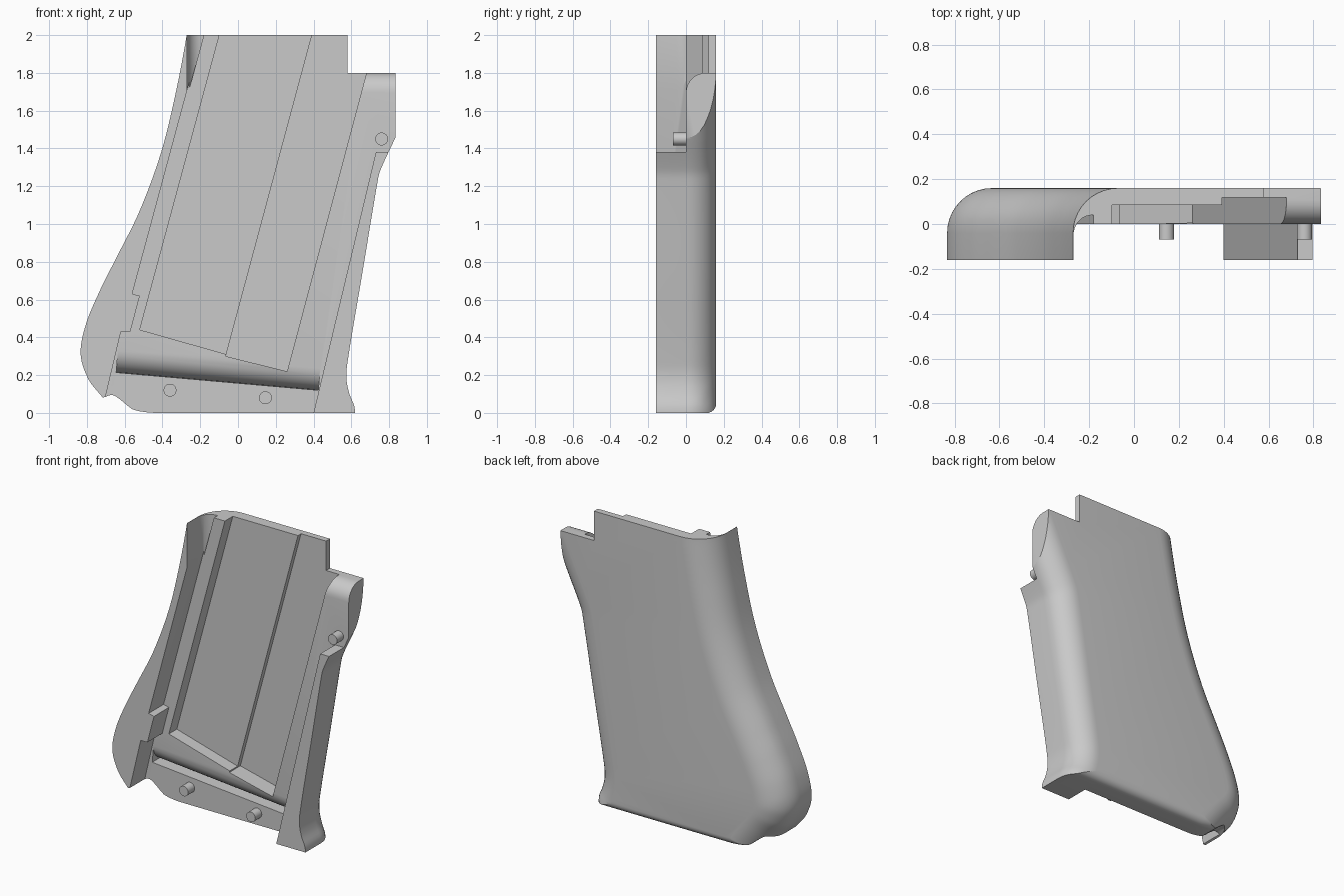
import bpy, bmesh, math
from mathutils import Vector

cube = bpy.data.objects.get("Cube")
if cube:
    bpy.data.objects.remove(cube, do_unlink=True)

GREY = (0.59, 0.59, 0.59, 1)
grey = bpy.data.materials.new("plain grey")
grey.use_nodes = True
grey.diffuse_color = GREY
grey.node_tree.nodes["Principled BSDF"].inputs["Base Color"].default_value = GREY


def loft(name, layers):
    """Closed solid through equal-length rings of 3D points."""
    bm = bmesh.new()
    rings = [[bm.verts.new(p) for p in ring] for ring in layers]
    n = len(rings[0])
    for a, b in zip(rings, rings[1:]):
        for i in range(n):
            j = (i + 1) % n
            bm.faces.new((a[i], a[j], b[j], b[i]))
    bm.faces.new(rings[0])
    bm.faces.new(rings[-1])
    bmesh.ops.recalc_face_normals(bm, faces=bm.faces)
    mesh = bpy.data.meshes.new(name)
    bm.to_mesh(mesh)
    bm.free()
    mesh.materials.append(grey)
    obj = bpy.data.objects.new(name, mesh)
    bpy.context.collection.objects.link(obj)
    return obj


def prism(name, outline, y0, y1):
    return loft(name, [[(x, y, z) for x, z in outline] for y in (y0, y1)])


def curve(points, spacing=0.02):
    """Smooth graph v(u) through points with rising u, evenly sampled."""
    last = len(points) - 1
    slope = []
    for i in range(last + 1):
        a, b = points[max(i - 1, 0)], points[min(i + 1, last)]
        slope.append((b[1] - a[1]) / (b[0] - a[0]))
    out = []
    for i in range(last):
        (u0, v0), (u1, v1) = points[i], points[i + 1]
        h = u1 - u0
        count = max(1, round(h / spacing))
        for s in range(count):
            t = s / count
            v = (v0 * (1 + 2 * t) * (1 - t)**2 + slope[i] * h * t * (1 - t)**2
                 + v1 * t * t * (3 - 2 * t) + slope[i + 1] * h * t * t * (t - 1))
            out.append((u0 + h * t, v))
    return out + [points[-1]]


def inset(path, d, sign):
    """Offset the graph by d towards sign, as the envelope of discs."""
    return [(u, sign * max(sign * q + math.sqrt(d * d - (u - p)**2)
                           for p, q in path if abs(u - p) <= d)) for u, v in path]


def rounded(name, path, sign, upright, far, radius, margin, steps=10):
    """Slab from the path to the far limit, its path edge rounded at the back."""
    rows = [(-0.16 - margin, 0)]
    for k in range(steps + 1):
        a = math.pi / 2 * k / steps
        rows.append((0.16 - radius + radius * math.sin(a), radius * (1 - math.cos(a))))
    if margin:
        rows.append((0.16 + margin, radius))
    layers = []
    for y, d in rows:
        ring = inset(path, d, sign) + [(path[-1][0], far), (path[0][0], far)]
        layers.append([(v, y, u) if upright else (u, y, v) for u, v in ring])
    return loft(name, layers)


def combine(target, tool, operation):
    mod = target.modifiers.new(operation, "BOOLEAN")
    mod.operation = operation
    mod.solver = "EXACT"
    mod.object = tool
    bpy.context.view_layer.objects.active = target
    bpy.ops.object.modifier_apply(modifier=mod.name)
    bpy.data.objects.remove(tool, do_unlink=True)


# Outer shell: broad rounding on the left edge, smaller on the right and bottom
left_edge = curve([(-0.45, -0.3), (-0.2, -0.5), (0.08, -0.715), (0.175, -0.79), (0.31, -0.833),
                   (0.47, -0.805), (0.65, -0.73), (0.8, -0.655), (1.06, -0.525), (1.37, -0.41),
                   (1.67, -0.335), (1.98, -0.275), (2.1, -0.26)])
right_edge = curve([(-0.06, 0.62), (0.03, 0.617), (0.1, 0.59), (0.17, 0.575), (0.25, 0.577),
                    (0.75, 0.66), (1.22, 0.738), (1.28, 0.752), (1.45, 0.83), (2.07, 1.12)])
bottom_edge = curve([(-1, 0.08), (-0.72, 0.08), (-0.665, 0.095), (-0.61, 0.06), (-0.56, 0.02),
                     (-0.48, 0.003), (-0.4, 0), (1, 0)])
shell = rounded("grip_shell", left_edge, 1, True, 1.5, 0.2, 0)
combine(shell, rounded("right_side", right_edge, -1, True, -1.5, 0.155, 0.05), "INTERSECT")
combine(shell, rounded("bottom_side", bottom_edge, 1, False, 2.3, 0.05, 0.06, 6), "INTERSECT")
combine(shell, prism("bounds", [(-1.2, -0.5), (0.833, -0.5), (0.833, 1.8), (0.58, 1.8),
                                (0.58, 2), (-1.2, 2)], -0.4, 0.4), "INTERSECT")

# Open front between the two raised rims
combine(shell, prism("front_opening", [
    (-0.177, 2.05), (-0.56, 0.63), (-0.52, 0.62), (-0.57, 0.43), (-0.62, 0.43), (-0.705, 0.07),
    (-0.705, -0.1), (0.376, -0.1), (0.73, 1.38), (0.95, 1.38), (0.95, 2.1)], -0.4, 0), "DIFFERENCE")

# Two stepped pockets
combine(shell, prism("shallow_pocket", [(-0.085, 2.05), (-0.52, 0.44), (-0.06, 0.31),
                                        (-0.04, 0.31), (0.43, 2.05)], -0.1, 0.085), "DIFFERENCE")
combine(shell, prism("deep_pocket", [(0.405, 2.05), (-0.065, 0.3), (0.26, 0.22), (0.68, 1.8),
                                     (0.747, 2.05)], -0.1, 0.118), "DIFFERENCE")

# Groove rolling off the plate above the bottom strip
start, end = Vector((-0.645, 0.214)), Vector((0.425, 0.12))
up = Vector((0.088, 0.996))
arc = [math.pi / 2 * k / 8 for k in range(9)]
R = 0.115
section = [(0, -0.002), (0, R)] + [(R - R * math.cos(a), R - R * math.sin(a)) for a in arc[1:]]
section.append((R, -0.002))
combine(shell, loft("groove", [[((p + up * t).x, y, (p + up * t).y) for t, y in section]
                               for p in (start, end)]), "DIFFERENCE")

# Rounded top of the right tab
corner = [(-0.1, 1.695)] + [(0.105 - 0.105 * math.cos(a), 1.695 + 0.105 * math.sin(a)) for a in arc]
corner += [(0.105, 1.9), (-0.1, 1.9)]
combine(shell, loft("tab_round", [[(x, y, z) for y, z in corner] for x in (0.6, 0.95)]), "DIFFERENCE")

# Scoop inside the top of the left rim
rows = [(-0.4, 0)] + [(-0.05 + 0.09 * math.sin(a), 0.085 * (1 - math.cos(a))) for a in arc]
combine(shell, loft("rim_scoop", [[(-0.27 + d, y, 2.06), (-0.27 + d, y, 1.67 + 3.71 * d),
                                   (-0.165, y, 2.06)] for y, d in rows]), "DIFFERENCE")

# Locating pins
for label, x, z in (("upper", 0.76, 1.45), ("lower_right", -0.36, 0.12), ("lower_left", 0.145, 0.08)):
    ring = [(x + 0.034 * math.cos(math.tau * k / 32), z + 0.034 * math.sin(math.tau * k / 32))
            for k in range(32)]
    prism(label + "_pin", ring, -0.07, 0.03)

bpy.ops.object.select_all(action="DESELECT")
for obj in bpy.context.collection.objects:
    if obj.type == "MESH":
        obj.select_set(True)
bpy.context.view_layer.objects.active = shell
bpy.ops.object.shade_smooth_by_angle(angle=math.radians(25))
